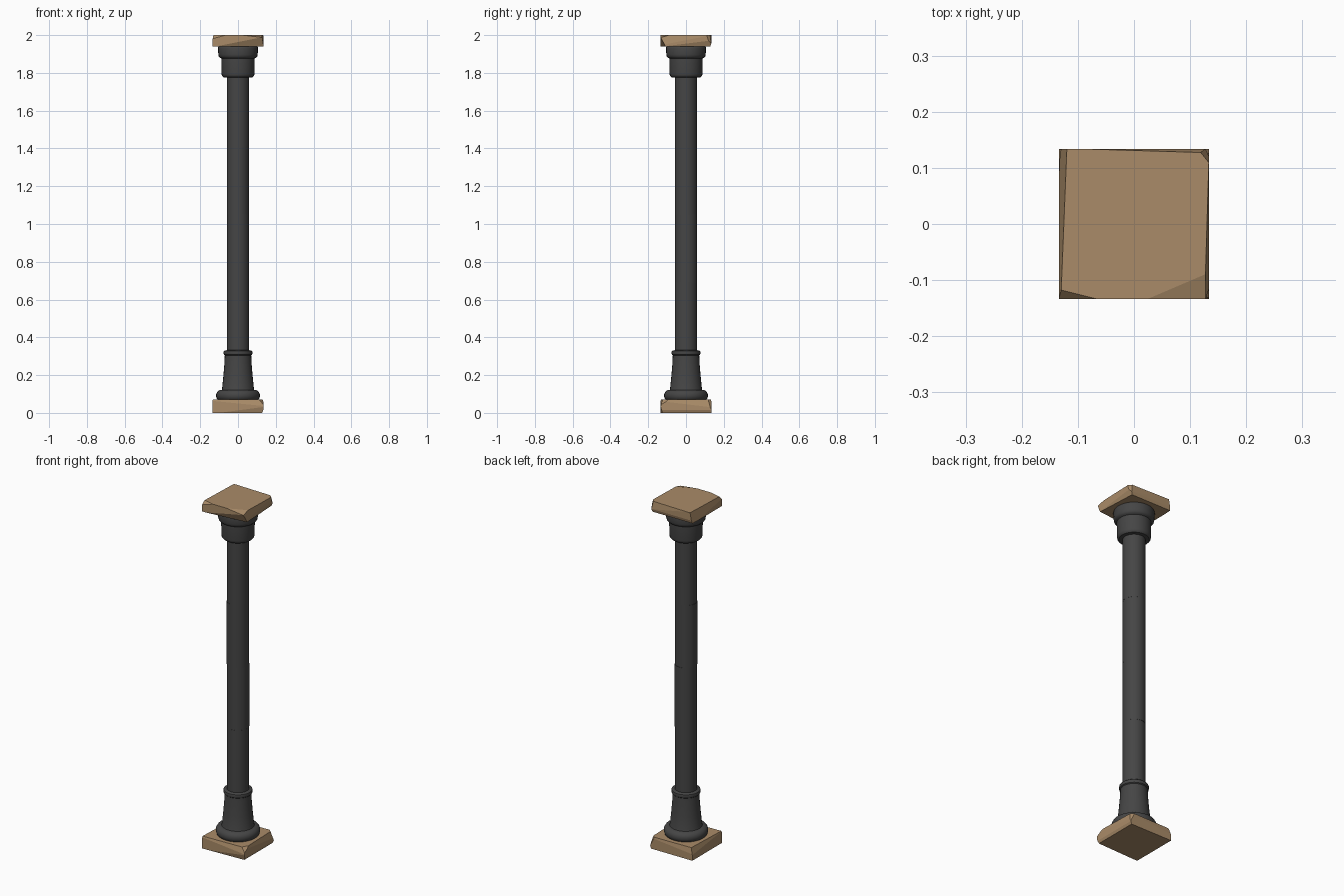
import bpy, bmesh, math
from mathutils import Vector

if "Cube" in bpy.data.objects:
    bpy.data.objects.remove(bpy.data.objects["Cube"])


def material(name, rgb):
    m = bpy.data.materials.new(name)
    m.diffuse_color = (*rgb, 1)
    m.use_nodes = True
    m.node_tree.nodes["Principled BSDF"].inputs["Base Color"].default_value = m.diffuse_color
    return m


IRON = material("dark_iron", (0.06, 0.06, 0.06))
STONE = material("tan_stone", (0.40, 0.26, 0.14))


def finish(name, bm, mat, smooth):
    bmesh.ops.recalc_face_normals(bm, faces=bm.faces)
    me = bpy.data.meshes.new(name)
    bm.to_mesh(me)
    bm.free()
    ob = bpy.data.objects.new(name, me)
    bpy.context.collection.objects.link(ob)
    me.materials.append(mat)
    if smooth:
        bpy.ops.object.select_all(action='DESELECT')
        ob.select_set(True)
        bpy.context.view_layer.objects.active = ob
        bpy.ops.object.shade_smooth_by_angle(angle=math.radians(35))
    return ob


def lathe(name, profile, sides=28, offset=(0, 0)):
    bm = bmesh.new()
    rings = []
    for r, z in profile:
        rings.append([bm.verts.new((offset[0] + r * math.cos(2 * math.pi * i / sides),
                                    offset[1] + r * math.sin(2 * math.pi * i / sides), z))
                      for i in range(sides)])
    for a, b in zip(rings, rings[1:]):
        for i in range(sides):
            j = (i + 1) % sides
            bm.faces.new((a[i], a[j], b[j], b[i]))
    bm.faces.new(rings[0][::-1])
    bm.faces.new(rings[-1])
    return finish(name, bm, IRON, True)


def chipped_slab(name, z0, z1, cuts):
    """Square slab with its edges and corners sliced off by planes (point, normal)."""
    bm = bmesh.new()
    bmesh.ops.create_cube(bm, size=1)
    for v in bm.verts:
        v.co = Vector((v.co.x * 0.268, v.co.y * 0.268, (z0 + z1) / 2 + v.co.z * (z1 - z0)))
    for point, normal in cuts:
        bmesh.ops.bisect_plane(bm, geom=bm.verts[:] + bm.edges[:] + bm.faces[:],
                               plane_co=point, plane_no=normal, clear_outer=True)
        bmesh.ops.holes_fill(bm, edges=[e for e in bm.edges if e.is_boundary], sides=0)
    return finish(name, bm, STONE, False)


# Rough stone slabs at both ends
chipped_slab("base_slab", 0, 0.07, [
    ((0.128, 0, 0.07), (1, 0.03, 0.25)),
    ((-0.128, 0, 0.07), (-1, 0.04, 0.3)),
    ((0, -0.128, 0.07), (0.03, -1, 0.3)),
    ((0, 0.130, 0.07), (-0.02, 1, 0.2)),
    ((0, -0.130, 0.0), (0.04, -1, -0.3)),
    ((0.128, 0, 0.0), (1, 0, -0.4)),
    ((0.126, 0.126, 0.05), (1, 1, 0.5)),
    ((0.122, -0.125, 0.06), (1, -0.6, 1)),
])
chipped_slab("top_slab", 1.94, 2.0, [
    ((-0.125, 0, 2.0), (-1, 0.04, 0.2)),
    ((0.130, 0, 2.0), (1, -0.03, 0.15)),
    ((0, 0.131, 2.0), (0.03, 1, 0.15)),
    ((-0.065, -0.134, 2.0), (-0.25, -1, 0.9)),
    ((0.126, -0.09, 2.0), (0.3, -0.7, 2.5)),
    ((0.126, 0.126, 1.98), (1, 0.8, 0.3)),
    ((0.128, 0, 1.94), (1, 0.05, -0.4)),
    ((0, 0.129, 1.94), (0, 1, -0.3)),
    ((-0.05, -0.130, 1.945), (0.1, -1, -0.5)),
])

# Moulded foot: rounded torus, tapered neck and collar ring
lathe("foot", [
    (0.100, 0.065), (0.112, 0.075), (0.116, 0.088), (0.115, 0.102), (0.108, 0.114),
    (0.097, 0.120), (0.086, 0.122), (0.084, 0.13), (0.077, 0.20), (0.072, 0.26),
    (0.070, 0.305), (0.075, 0.309), (0.077, 0.318), (0.075, 0.327), (0.070, 0.331),
    (0.056, 0.332)])

# Shaft in four slightly shifted drums
levels = [0.32, 0.69, 1.05, 1.41, 1.79]
shifts = [(0.0, 0.0), (0.0, 0.001), (-0.001, 0.0), (0.0, 0.0)]
for i, shift in enumerate(shifts):
    lathe(f"shaft_{i + 1}", [(0.0585, levels[i]), (0.0585, levels[i + 1])], offset=shift)

# Capital: stepped rounded cup under the top slab
lathe("capital", [
    (0.056, 1.776), (0.078, 1.777), (0.085, 1.784), (0.087, 1.794), (0.088, 1.876),
    (0.096, 1.880), (0.102, 1.887), (0.104, 1.897), (0.106, 1.930), (0.104, 1.938),
    (0.098, 1.945)])
